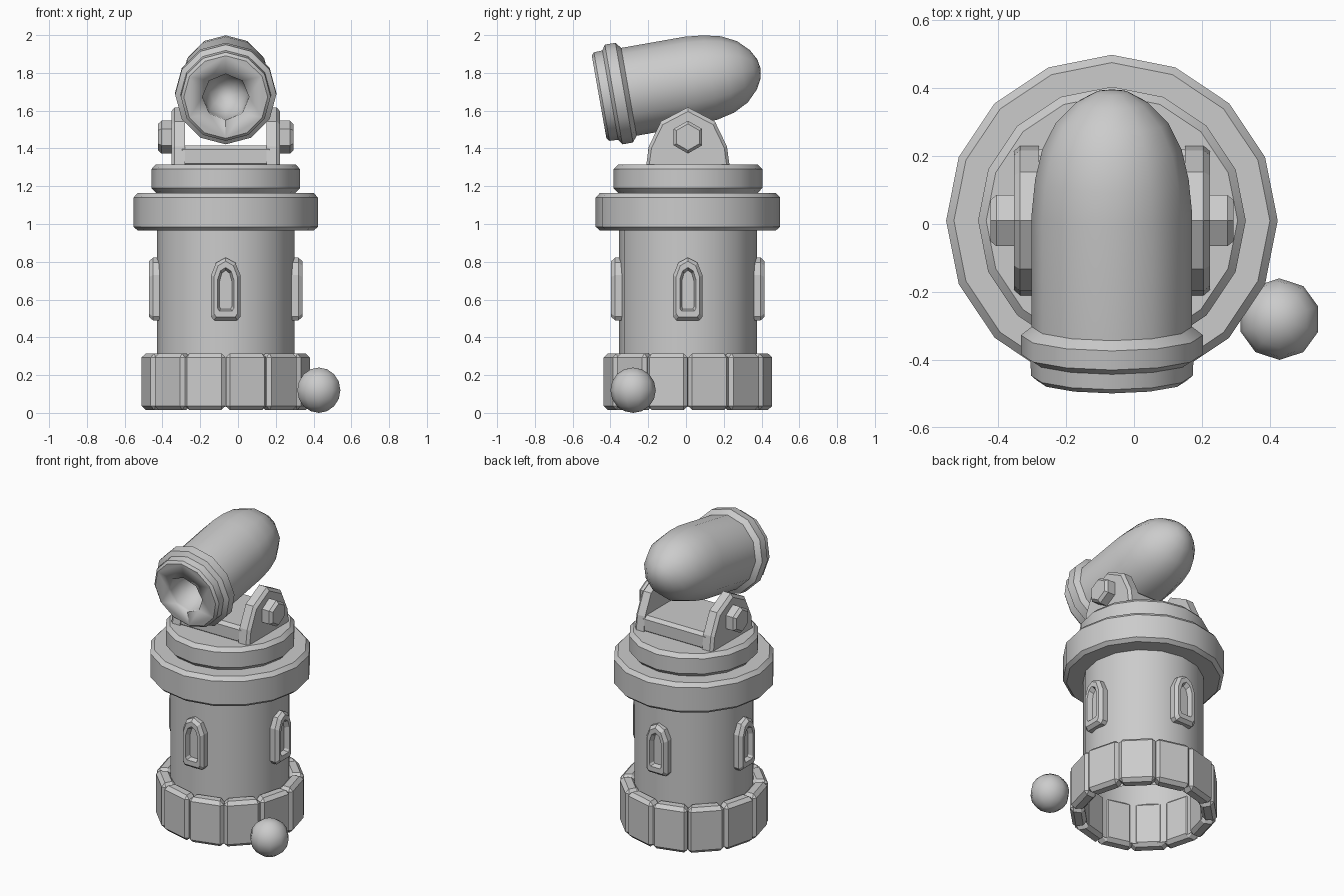
import bpy, bmesh, math
from mathutils import Matrix, Vector

if "Cube" in bpy.data.objects:
    bpy.data.objects.remove(bpy.data.objects["Cube"])

CX, CY = -0.065, 0.01          # tower axis


def finish(name, bm, matrix=Matrix(), bevel=0, smooth=0):
    bmesh.ops.remove_doubles(bm, verts=bm.verts, dist=1e-5)
    bmesh.ops.recalc_face_normals(bm, faces=bm.faces)
    me = bpy.data.meshes.new(name)
    bm.to_mesh(me)
    bm.free()
    ob = bpy.data.objects.new(name, me)
    bpy.context.collection.objects.link(ob)
    ob.matrix_world = matrix
    if bevel:
        m = ob.modifiers.new("bevel", "BEVEL")
        m.width, m.segments, m.limit_method = bevel, 1, "ANGLE"
    if smooth:
        bpy.ops.object.select_all(action="DESELECT")
        ob.select_set(True)
        bpy.context.view_layer.objects.active = ob
        bpy.ops.object.shade_smooth_by_angle(angle=math.radians(smooth))
    return ob


def loft(rings, cap_start=False, cap_end=False):
    bm = bmesh.new()
    vs = [[bm.verts.new(p) for p in r] for r in rings]
    n = len(vs[0])
    for a, b in zip(vs, vs[1:]):
        for i in range(n):
            j = (i + 1) % n
            bm.faces.new((a[i], a[j], b[j], b[i]))
    if cap_start:
        bm.faces.new(vs[0])
    if cap_end:
        bm.faces.new(vs[-1])
    return bm


def lathe(profile, n, caps=(True, True)):
    rings = [[(r * math.cos(math.tau * i / n), r * math.sin(math.tau * i / n), z)
              for i in range(n)] for r, z in profile]
    return loft(rings, *caps)


AXIS = Matrix.Translation((CX, CY, 0))

# open-bottomed tower body
finish("tower_body", lathe([(0.365, 0.03), (0.365, 1.0)], 16, (False, False)), AXIS, smooth=30)

# two stacked platforms
finish("lower_platform", lathe([(0.465, 0.965), (0.488, 0.985), (0.488, 1.14), (0.465, 1.165)], 16),
       AXIS, smooth=30)
finish("upper_platform", lathe([(0.37, 1.165), (0.394, 1.19), (0.394, 1.29), (0.37, 1.315)], 16),
       AXIS, smooth=30)

# twelve foundation stones
for k in range(12):
    h = math.radians(14.9)
    plan = [(r * math.cos(a), r * math.sin(a)) for r, a in
            ((0.36, -h), (0.452, -h), (0.452, h), (0.36, h))]
    bm = loft([[(x, y, z) for x, y in plan] for z in (0.015, 0.315)], True, True)
    finish(f"foundation_stone_{k + 1}", bm,
           AXIS @ Matrix.Rotation(math.radians(15 + 30 * k), 4, "Z"), bevel=0.022)

# four arched windows with raised frames
ARCH = [(-1, 0.06), (-0.8, 0), (0.8, 0), (1, 0.06), (1, 0.72), (0.65, 0.92), (0, 1), (-0.65, 0.92), (-1, 0.72)]


def arch(half, z0, z1, depth):
    return [(x * half, -depth, z0 + t * (z1 - z0)) for x, t in ARCH]


for k, side in enumerate(("front", "right", "back", "left")):
    bm = loft([arch(0.078, 0.49, 0.822, 0.33), arch(0.078, 0.49, 0.822, 0.385),
               arch(0.062, 0.508, 0.803, 0.406), arch(0.043, 0.54, 0.77, 0.406),
               arch(0.032, 0.55, 0.755, 0.375)], cap_end=True)
    finish(f"{side}_window", bm, AXIS @ Matrix.Rotation(math.radians(90 * k), 4, "Z"))

# cannon cradle: floor block, two cheeks, two hexagonal bolts
bm = bmesh.new()
bmesh.ops.create_cube(bm, size=1, matrix=Matrix.Translation((0, 0, 1.358))
                      @ Matrix.Diagonal((0.5, 0.42, 0.115, 1)))
finish("cradle_floor", bm, AXIS, bevel=0.02)
CHEEK = [(-0.222, 1.3), (0.222, 1.3), (0.207, 1.41), (0.143, 1.543), (0, 1.618), (-0.143, 1.543), (-0.207, 1.41)]
for s, side in ((-1, "left"), (1, "right")):
    def ring(x, k):
        return [(s * x, y * k, 1.3 + (z - 1.3) * k) for y, z in CHEEK]
    finish(f"{side}_cheek", loft([ring(0.215, 1), ring(0.27, 1), ring(0.288, 0.93)], True, True), AXIS)
    turn = Matrix.Translation((CX, CY, 1.46)) @ Matrix.Rotation(s * math.pi / 2, 4, "Y")
    finish(f"{side}_bolt", lathe([(0.087, 0.25), (0.087, 0.34), (0.07, 0.358)], 6), turn)

# cannon barrel, tilted, with muzzle bands and a rounded breech
TILT = Matrix.Translation((CX, -0.46, 1.672)) @ Matrix.Rotation(math.radians(-80), 4, "X")
barrel = finish("cannon_barrel", lathe(
    [(0.222, 0), (0.238, 0.014), (0.24, 0.06), (0.268, 0.078), (0.268, 0.135), (0.236, 0.16),
     (0.236, 0.5), (0.226, 0.6), (0.205, 0.69), (0.165, 0.77), (0.105, 0.83), (0.05, 0.86), (0, 0.868)],
    12, (True, False)), TILT, smooth=32)

# octagonal bore cutter
bore = finish("bore_cutter", lathe(
    [(0.124, -0.05), (0.124, 0.02), (0.115, 0.09), (0.085, 0.15), (0.04, 0.185), (0, 0.195)],
    8, (True, False)), TILT, smooth=50)
bore.hide_render = True
bore.hide_set(True)
m = barrel.modifiers.new("bore", "BOOLEAN")
m.operation, m.object, m.solver = "DIFFERENCE", bore, "EXACT"

# cannonball lying beside the tower
bm = bmesh.new()
bmesh.ops.create_uvsphere(bm, u_segments=10, v_segments=8, radius=0.12)
finish("cannonball", bm, Matrix.Translation((0.428, -0.28, 0.12)), smooth=60)
